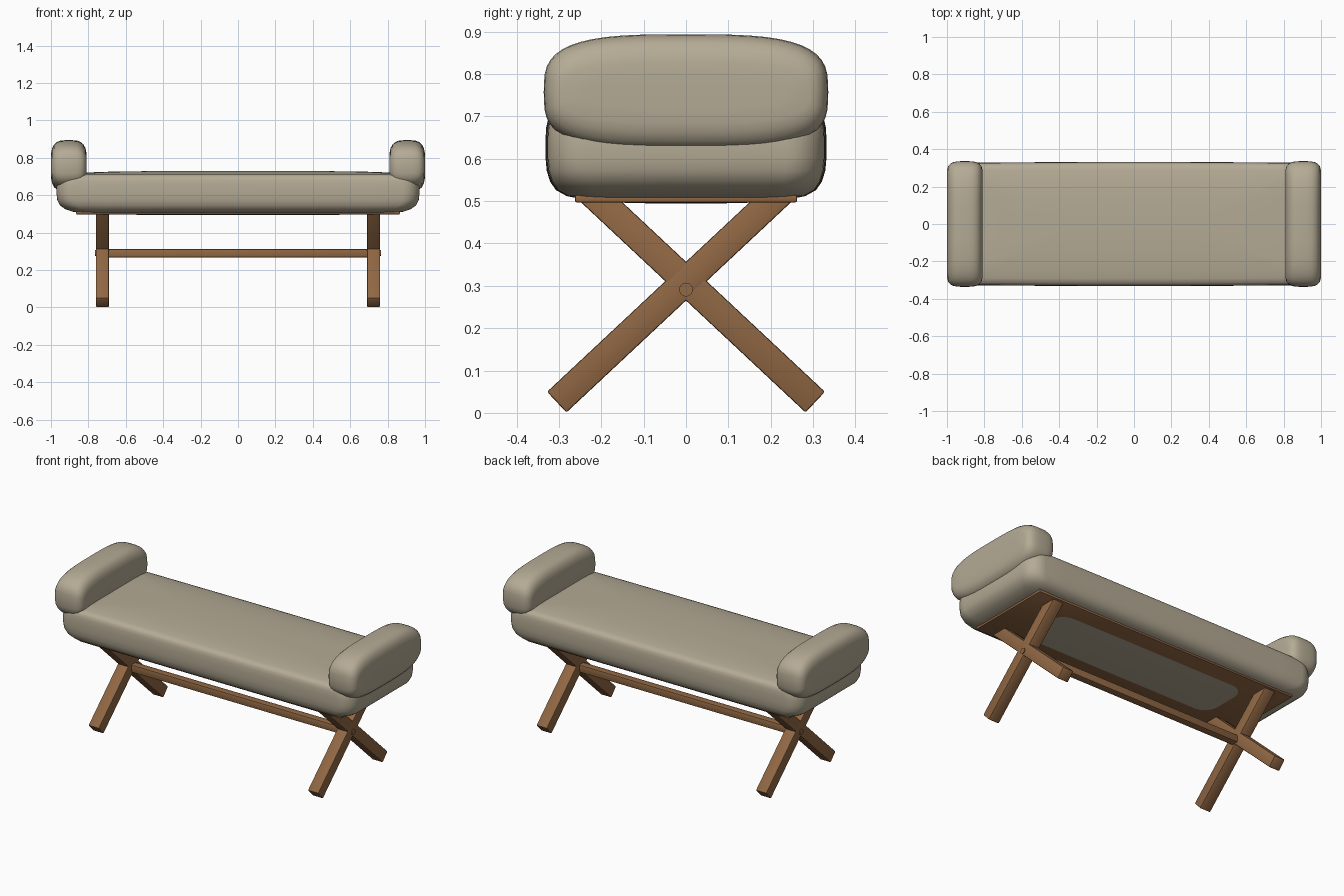
import bpy, bmesh, math
from mathutils import Matrix

if "Cube" in bpy.data.objects:
    bpy.data.objects.remove(bpy.data.objects["Cube"])


def material(name, rgb):
    m = bpy.data.materials.new(name)
    m.diffuse_color = (*rgb, 1)
    m.use_nodes = True
    m.node_tree.nodes["Principled BSDF"].inputs["Base Color"].default_value = m.diffuse_color
    return m


FABRIC = material("beige fabric", (0.46, 0.405, 0.30))
WOOD = material("brown wood", (0.285, 0.138, 0.058))


def finish(bm, name, mat, angle=40):
    bmesh.ops.recalc_face_normals(bm, faces=bm.faces)
    me = bpy.data.meshes.new(name)
    bm.to_mesh(me)
    bm.free()
    me.materials.append(mat)
    ob = bpy.data.objects.new(name, me)
    bpy.context.collection.objects.link(ob)
    bpy.ops.object.select_all(action='DESELECT')
    ob.select_set(True)
    bpy.context.view_layer.objects.active = ob
    bpy.ops.object.shade_smooth_by_angle(angle=math.radians(angle))
    return ob


def loft(name, rings, mat, angle=40):
    """Skin a stack of equal-length rings and cap both ends."""
    bm = bmesh.new()
    loops = [[bm.verts.new(p) for p in ring] for ring in rings]
    n = len(loops[0])
    for a, b in zip(loops, loops[1:]):
        for i in range(n):
            j = (i + 1) % n
            bm.faces.new((a[i], a[j], b[j], b[i]))
    bm.faces.new(loops[0])
    bm.faces.new(loops[-1])
    return finish(bm, name, mat, angle)


def box(name, size, loc, mat, bevel, angle_x=0.0):
    bm = bmesh.new()
    bmesh.ops.create_cube(bm, size=1)
    bmesh.ops.scale(bm, vec=size, verts=bm.verts)
    bmesh.ops.bevel(bm, geom=bm.edges[:], offset=bevel, segments=2, profile=0.5, affect='EDGES')
    bmesh.ops.transform(bm, matrix=Matrix.Translation(loc) @ Matrix.Rotation(angle_x, 4, 'X'), verts=bm.verts)
    return finish(bm, name, mat)


def rounded_rect(hx, hy, r, z, bulge=0.006):
    """Plan outline with rounded corners and slightly bowed long sides."""
    pts = []
    for k, (sx, sy) in enumerate([(1, 1), (-1, 1), (-1, -1), (1, -1)]):
        for i in range(9):
            a = math.pi / 2 * (k + i / 8)
            pts.append((sx * (hx - r) + r * math.cos(a), sy * (hy - r) + r * math.sin(a)))
        if k in (0, 2):   # extra points along the long sides
            for i in range(1, 12):
                pts.append((sx * (hx - r) * (1 - i / 6), sy * hy))
    return [(x, y * (1 - bulge / 0.33 * (x / 0.97) ** 2), z) for x, y in pts]


# Seat cushion: (inset x, inset y, z) from the belly up to the crown
profile = [(0.55, 0.28, 0.494), (0.38, 0.19, 0.496), (0.22, 0.13, 0.500), (0.13, 0.085, 0.505),
           (0.085, 0.05, 0.512), (0.045, 0.025, 0.526), (0.018, 0.011, 0.546), (0.004, 0.003, 0.572),
           (0, 0, 0.605), (0, 0, 0.645), (0.004, 0.002, 0.675), (0.012, 0.006, 0.692),
           (0.024, 0.015, 0.705), (0.05, 0.04, 0.712), (0.12, 0.09, 0.719),
           (0.25, 0.16, 0.725), (0.45, 0.24, 0.728), (0.6, 0.30, 0.729)]
rings = []
for ix, iy, z in profile:
    hx, hy = 0.97 - ix, 0.332 - iy
    rings.append(rounded_rect(hx, hy, min(0.09, hy * 0.6), z))
loft("seat_cushion", rings, FABRIC)

# Bolster arms: superelliptic cross-sections stacked along x
half = [(0, 0, 0.02), (0.002, 0.002, 0.045), (0.006, 0.010, 0.064), (0.014, 0.022, 0.078),
        (0.027, 0.042, 0.089), (0.045, 0.066, 0.094), (0.10, 0.10, 0.0955)]
stack = [(iy, iz, -x) for iy, iz, x in reversed(half)] + half


def squircle(hy, hz, n=48, e=2 / 3.3):
    for i in range(n):
        c, s = math.cos(2 * math.pi * i / n), math.sin(2 * math.pi * i / n)
        yield (math.copysign(abs(c) ** e, c) * hy, math.copysign(abs(s) ** e, s) * hz)


for side, sx in (("left", -1), ("right", 1)):
    rings = [[(sx * 0.9045 + x, y, 0.757 + z) for y, z in squircle(0.336 - iy, 0.137 - iz)]
             for iy, iz, x in stack]
    loft(side + "_bolster", rings, FABRIC, 60)

# Base board under the cushion
box("base_board", (1.73, 0.525, 0.018), (0, 0, 0.506), WOOD, 0.005)

# Crossed legs: each beam runs from the foot up into the board
slope, down, up = math.radians(43.1), 0.418, 0.33
for side, sx in (("left", -1), ("right", 1)):
    for end, sy in (("front", -1), ("back", 1)):
        mid = (down - up) / 2   # beam centre measured from the crossing toward the foot
        loc = (sx * 0.725, sy * mid * math.cos(slope), 0.311 - mid * math.sin(slope))
        box(f"{side}_{end}_leg", (0.07, down + up, 0.067), loc, WOOD, 0.005, -sy * slope)
    # Round pin at the crossing
    bm = bmesh.new()
    bmesh.ops.create_cone(bm, cap_ends=True, segments=24, radius1=0.016, radius2=0.016, depth=0.02)
    bmesh.ops.transform(bm, matrix=Matrix.Translation((sx * 0.755, 0, 0.291)) @ Matrix.Rotation(math.pi / 2, 4, 'Y'),
                        verts=bm.verts)
    finish(bm, side + "_pin", WOOD)

# Stretcher between the leg crossings
box("stretcher", (1.45, 0.044, 0.044), (0, 0, 0.29), WOOD, 0.005)
